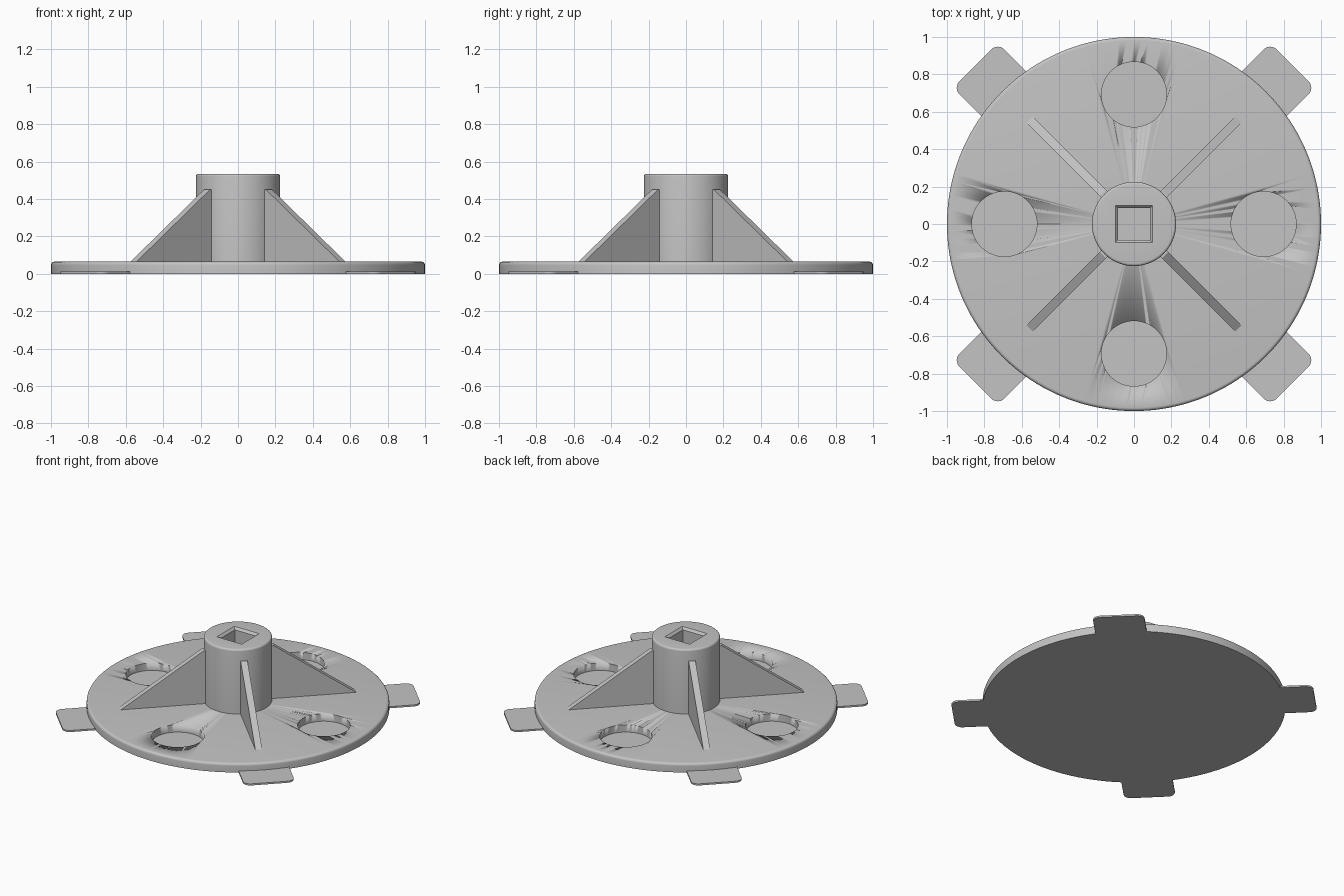
import bpy, bmesh, math
from mathutils import Matrix, Vector

cube = bpy.data.objects.get("Cube")
if cube:
    bpy.data.objects.remove(cube, do_unlink=True)

grey = bpy.data.materials.new("light_grey")
grey.use_nodes = True
colour = (0.55, 0.55, 0.55, 1)
grey.diffuse_color = colour
grey.node_tree.nodes["Principled BSDF"].inputs["Base Color"].default_value = colour


def finish(bm, name, smooth=False):
    """Turn a bmesh into a named grey object."""
    bmesh.ops.recalc_face_normals(bm, faces=bm.faces)
    mesh = bpy.data.meshes.new(name)
    bm.to_mesh(mesh)
    bm.free()
    mesh.materials.append(grey)
    obj = bpy.data.objects.new(name, mesh)
    bpy.context.collection.objects.link(obj)
    if smooth:
        select(obj)
        bpy.ops.object.shade_smooth_by_angle(angle=math.radians(35))
    return obj


def select(obj):
    bpy.ops.object.select_all(action="DESELECT")
    obj.select_set(True)
    bpy.context.view_layer.objects.active = obj


def lathe(name, profile, steps=128):
    """Spin an (r, z) profile about the z axis."""
    bm = bmesh.new()
    verts = [bm.verts.new((r, 0, z)) for r, z in profile]
    edges = [bm.edges.new(pair) for pair in zip(verts, verts[1:])]
    bmesh.ops.spin(bm, geom=verts + edges, cent=(0, 0, 0), axis=(0, 0, 1),
                   angle=math.tau, steps=steps, use_merge=False)
    bmesh.ops.remove_doubles(bm, verts=bm.verts, dist=1e-5)
    return finish(bm, name, True)


def rounded_drum(name, radius, bottom, top, fillet, steps=128):
    """Solid cylinder with a rounded top rim."""
    arc = [(radius - fillet + fillet * math.cos(a), top - fillet + fillet * math.sin(a))
           for a in (math.pi / 2 * i / 5 for i in range(6))]
    return lathe(name, [(0, bottom), (radius, bottom)] + arc + [(0, top)], steps)


def prism(name, outline, direction, matrix):
    """Extrude a closed outline along a direction, then place it."""
    bm = bmesh.new()
    face = bm.faces.new([bm.verts.new(p) for p in outline])
    result = bmesh.ops.extrude_face_region(bm, geom=[face])
    moved = [v for v in result["geom"] if isinstance(v, bmesh.types.BMVert)]
    bmesh.ops.translate(bm, verts=moved, vec=Vector(direction))
    bmesh.ops.transform(bm, matrix=matrix, verts=bm.verts)
    return finish(bm, name)


def cut(target, cutter):
    mod = target.modifiers.new("cut", "BOOLEAN")
    mod.operation, mod.solver, mod.object = "DIFFERENCE", "EXACT", cutter
    select(target)
    bpy.ops.object.modifier_apply(modifier=mod.name)
    bpy.data.objects.remove(cutter, do_unlink=True)


def square_cutter(half_top, half_bottom, top, bottom):
    bm = bmesh.new()
    bmesh.ops.create_cone(bm, cap_ends=True, segments=4,
                          radius1=half_bottom * math.sqrt(2),
                          radius2=half_top * math.sqrt(2), depth=top - bottom,
                          matrix=Matrix.Translation((0, 0, (top + bottom) / 2))
                          @ Matrix.Rotation(math.pi / 4, 4, "Z"))
    return finish(bm, "socket_cutter")


PLATE_TOP, HUB_TOP, FLOOR = 0.065, 0.535, 0.012

# Round base plate with four shallow circular pockets
plate = rounded_drum("base_plate", 1.0, 0, PLATE_TOP, 0.018, 160)
for i in range(4):
    bm = bmesh.new()
    spot = Matrix.Rotation(i * math.pi / 2, 4, "Z") @ Vector((0.693, 0, FLOOR + 0.1))
    bmesh.ops.create_cone(bm, cap_ends=True, segments=64, radius1=0.174, radius2=0.174,
                          depth=0.2, matrix=Matrix.Translation(spot))
    cut(plate, finish(bm, "pocket_cutter", True))

# Central hub with a chamfered square socket
hub = rounded_drum("hub", 0.225, 0.03, HUB_TOP, 0.014, 96)
cut(hub, square_cutter(0.085, 0.085, HUB_TOP + 0.02, 0.2))
cut(hub, square_cutter(0.101, 0.084, HUB_TOP + 0.001, HUB_TOP - 0.017))

# Diagonal gussets and thin rounded tabs
TAB_END, TAB_HALF, CORNER = 1.2, 0.17, 0.05
tab_outline = [(0.85, -TAB_HALF, 0)]
for start, side in ((-math.pi / 2, -1), (0, 1)):
    for i in range(7):
        a = start + math.pi / 2 * i / 6
        tab_outline.append((TAB_END - CORNER + CORNER * math.cos(a),
                            side * (TAB_HALF - CORNER) + CORNER * math.sin(a), 0))
tab_outline.append((0.85, TAB_HALF, 0))
rib_outline = [(0.15, -0.023, 0.04), (0.79, -0.023, 0.04), (0.79, -0.023, PLATE_TOP),
               (0.235, -0.023, 0.45), (0.15, -0.023, 0.45)]
for i, place in enumerate(("back_left", "back_right", "front_right", "front_left")):
    turn = Matrix.Rotation(math.pi / 4 + i * math.pi / 2, 4, "Z")
    prism("gusset_" + place, rib_outline, (0, 0.046, 0), turn)
    prism("tab_" + place, tab_outline, (0, 0, FLOOR), turn)
